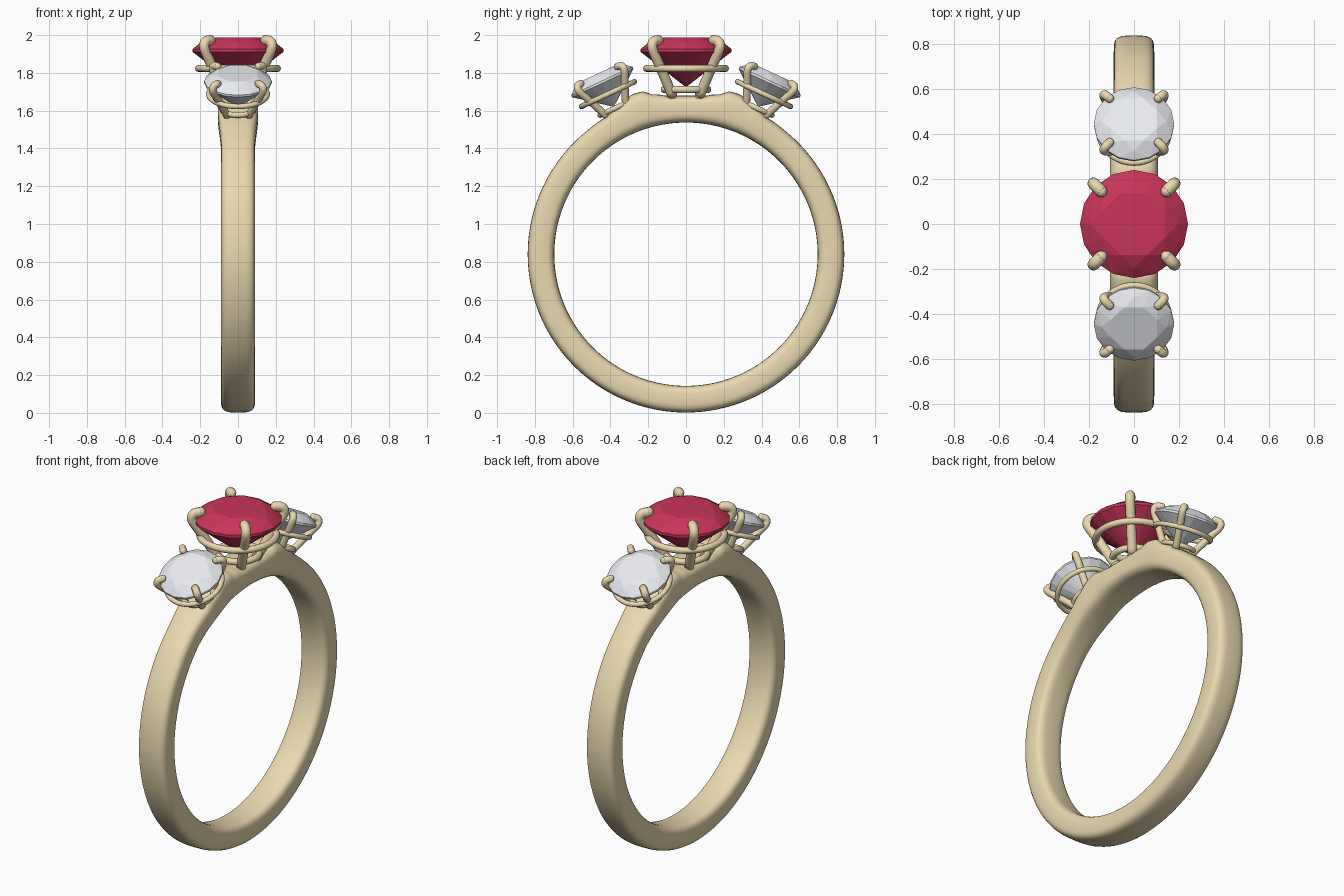
import bpy, bmesh
from math import sin, cos, pi, radians, copysign
from mathutils import Matrix, Vector

if "Cube" in bpy.data.objects:
    bpy.data.objects.remove(bpy.data.objects["Cube"])


def material(name, rgb):
    m = bpy.data.materials.new(name)
    m.diffuse_color = (*rgb, 1)
    m.use_nodes = True
    m.node_tree.nodes["Principled BSDF"].inputs["Base Color"].default_value = m.diffuse_color
    return m


GOLD = material("gold", (0.83, 0.69, 0.43))
RED = material("red_gem", (0.58, 0.035, 0.10))
CLEAR = material("clear_gem", (0.82, 0.83, 0.86))


def finish(bm, name, mat, matrix=None, smooth=True):
    bmesh.ops.recalc_face_normals(bm, faces=bm.faces)
    for f in bm.faces:
        f.smooth = smooth
    me = bpy.data.meshes.new(name)
    bm.to_mesh(me)
    bm.free()
    ob = bpy.data.objects.new(name, me)
    me.materials.append(mat)
    bpy.context.collection.objects.link(ob)
    if matrix:
        ob.matrix_world = matrix
    return ob


def loft(bm, rings, closed):
    """Skin a list of point loops; cap the ends when the path is open."""
    vs = [[bm.verts.new(p) for p in r] for r in rings]
    n = len(vs[0])
    for i in range(len(vs) if closed else len(vs) - 1):
        a, b = vs[i], vs[(i + 1) % len(vs)]
        for j in range(n):
            k = (j + 1) % n
            bm.faces.new((a[j], a[k], b[k], b[j]))
    if not closed:
        bm.faces.new(vs[0])
        bm.faces.new(vs[-1])


# ---- band: rounded section swept round, raised shoulders under the stones
PROFILE = [(0, .84), (6, .843), (11, .861), (15.5, .893), (18, .893),
           (25, .862), (32, .841), (40, .838), (181, .838)]


def outer_radius(deg):
    for (a, ra), (b, rb) in zip(PROFILE, PROFILE[1:]):
        if a <= deg <= b:
            t = (deg - a) / (b - a)
            t = t * t * (3 - 2 * t)
            return ra + (rb - ra) * t


def band():
    bm = bmesh.new()
    rings, steps, n, inner = [], 240, 32, .697
    for i in range(steps):
        a = 2 * pi * i / steps
        deg = min(i, steps - i) * 360 / steps
        ro = outer_radius(deg)
        t = max(0, min(1, (45 - deg) / 25))
        hw = .09 + .017 * t * t * (3 - 2 * t)
        ring = []
        for j in range(n):
            u = 2 * pi * j / n
            c, s = cos(u), sin(u)
            x = hw * copysign(abs(c) ** .55, c)
            r = (ro + inner) / 2 + (ro - inner) / 2 * copysign(abs(s) ** .55, s)
            ring.append((x, r * sin(a), .84 + r * cos(a)))
        rings.append(ring)
    loft(bm, rings, True)
    finish(bm, "band", GOLD)


# ---- faceted round stone, girdle plane at local z = 0
def stone(name, mat, matrix):
    bm = bmesh.new()
    for count, r, z, offset in [(8, .150, .068, .5), (8, .196, .043, 0), (16, .24, .008, 0),
                                (16, .24, -.008, 0), (8, .075, -.139, .5), (1, 0, -.195, 0)]:
        for i in range(count):
            a = 2 * pi * (i + offset) / count
            bm.verts.new((r * cos(a), r * sin(a), z))
    res = bmesh.ops.convex_hull(bm, input=bm.verts)
    bmesh.ops.delete(bm, geom=list({v for v in res["geom_interior"]
                                    if isinstance(v, bmesh.types.BMVert)}), context='VERTS')
    bmesh.ops.dissolve_limit(bm, angle_limit=radians(1), verts=bm.verts, edges=bm.edges)
    finish(bm, name, mat, matrix, smooth=False)


# ---- claw: smooth bent wire with a ball tip, in the local diagonal plane
CLAW = [(.072, -.24), (.135, -.09), (.177, .008), (.172, .046), (.145, .054)]


def claw(name, quarter, matrix):
    pts = [Vector((d * 2 ** .5, 0, z)) for d, z in CLAW]
    ext = [2 * pts[0] - pts[1]] + pts + [2 * pts[-1] - pts[-2]]
    path = []
    for p0, p1, p2, p3 in zip(ext, ext[1:], ext[2:], ext[3:]):
        for k in range(6):
            t = k / 6
            path.append(.5 * (2 * p1 + (p2 - p0) * t + (2 * p0 - 5 * p1 + 4 * p2 - p3) * t * t
                              + (3 * p1 - p0 - 3 * p2 + p3) * t ** 3))
    path.append(pts[-1])
    bm = bmesh.new()
    rings, rad = [], .027
    for i, p in enumerate(path):
        d = (path[min(i + 1, len(path) - 1)] - path[max(i - 1, 0)]).normalized()
        side = Vector((0, 1, 0))
        up = d.cross(side)
        rings.append([p + rad * (cos(2 * pi * j / 12) * side + sin(2 * pi * j / 12) * up)
                      for j in range(12)])
    loft(bm, rings, False)
    for end in (path[0], path[-1]):
        bmesh.ops.create_uvsphere(bm, u_segments=12, v_segments=8, radius=rad,
                                  matrix=Matrix.Translation(end))
    finish(bm, name, GOLD, matrix @ Matrix.Rotation(pi / 4 + quarter * pi / 2, 4, 'Z'))


# ---- round wire rail
def rail(name, R, r, z, matrix):
    bm = bmesh.new()
    rings = []
    for i in range(64):
        a = 2 * pi * i / 64
        rings.append([((R + r * cos(2 * pi * j / 12)) * cos(a),
                       (R + r * cos(2 * pi * j / 12)) * sin(a),
                       z + r * sin(2 * pi * j / 12)) for j in range(12)])
    loft(bm, rings, True)
    finish(bm, name, GOLD, matrix)


def setting(prefix, mat, matrix):
    stone(prefix + "_stone", mat, matrix)
    for q in range(4):
        claw(f"{prefix}_claw_{q + 1}", q, matrix)
    rail(prefix + "_upper_rail", .208, .019, -.095, matrix)
    rail(prefix + "_lower_rail", .115, .019, -.207, matrix)


band()
setting("centre", RED, Matrix.Translation((0, 0, 1.919)))
for prefix, s in (("front", -1), ("back", 1)):
    setting(prefix, CLEAR, Matrix.Translation((0, s * .443, 1.752))
            @ Matrix.Rotation(-s * radians(25), 4, 'X') @ Matrix.Scale(.745, 4))
